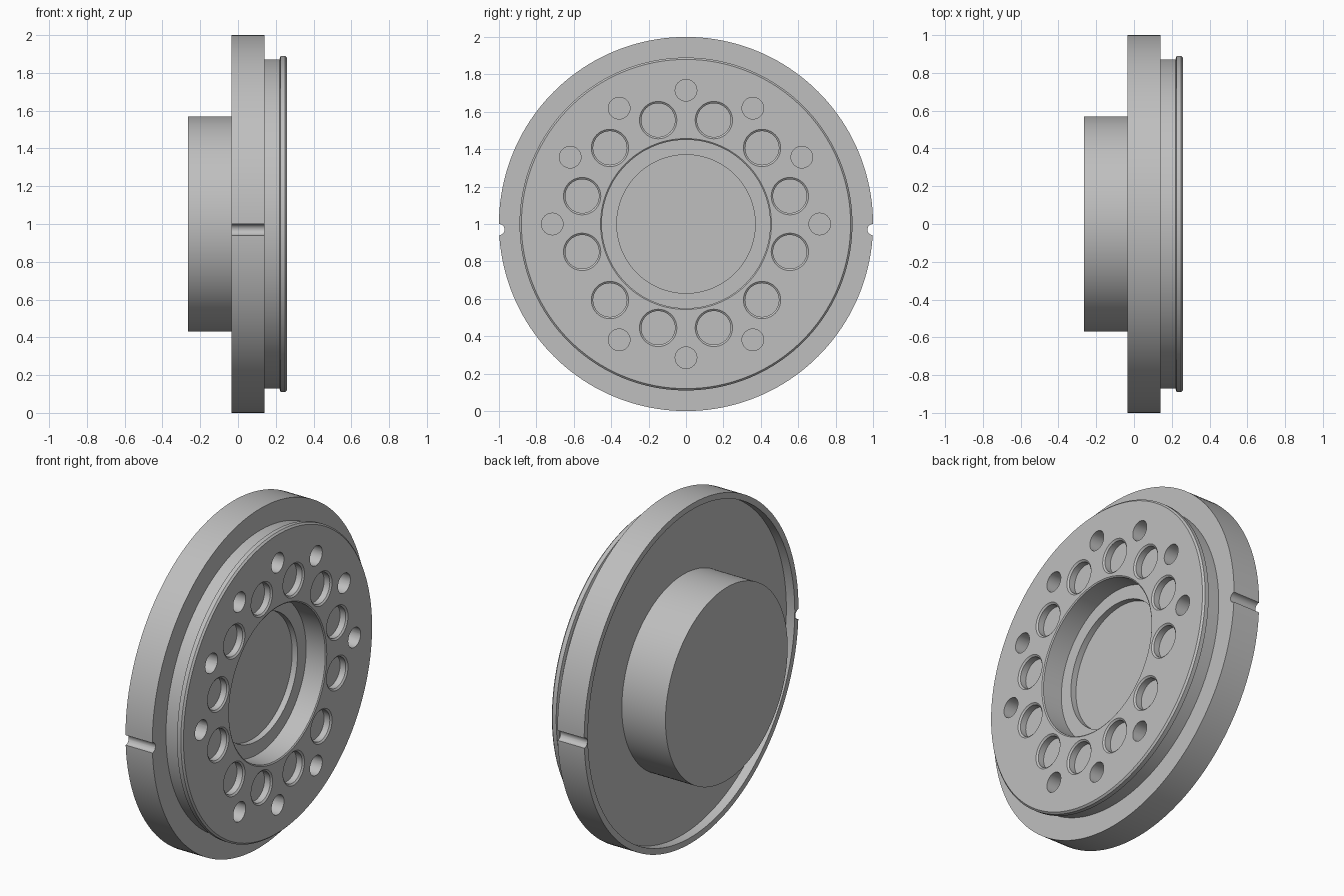
import bpy
import bmesh
from math import radians, cos, sin, tau
from mathutils import Vector

if "Cube" in bpy.data.objects:
    bpy.data.objects.remove(bpy.data.objects["Cube"], do_unlink=True)

CENTRE = Vector((0, 0, 1))
FACE = 0.26      # x of the drilled front face

steel = bpy.data.materials.new("plain_grey")
steel.use_nodes = True
grey = (0.52, 0.52, 0.52, 1)
steel.diffuse_color = grey
steel.node_tree.nodes["Principled BSDF"].inputs["Base Color"].default_value = grey


def lathe(bm, profile, offset, steps):
    """Turn (x, radius) points about the x axis and move the result to offset."""
    part = bmesh.new()
    verts = [part.verts.new((x, 0, r)) for x, r in profile]
    edges = [part.edges.new(pair) for pair in zip(verts, verts[1:])]
    bmesh.ops.spin(part, geom=verts + edges, cent=(0, 0, 0), axis=(1, 0, 0),
                   angle=tau, steps=steps)
    bmesh.ops.remove_doubles(part, verts=part.verts, dist=0.0001)
    bmesh.ops.recalc_face_normals(part, faces=part.faces)
    bmesh.ops.translate(part, verts=part.verts, vec=offset)
    temp = bpy.data.meshes.new("temp")
    part.to_mesh(temp)
    part.free()
    bm.from_mesh(temp)
    bpy.data.meshes.remove(temp)


def make_object(name, bm):
    mesh = bpy.data.meshes.new(name)
    bm.to_mesh(mesh)
    bm.free()
    obj = bpy.data.objects.new(name, mesh)
    bpy.context.collection.objects.link(obj)
    mesh.materials.append(steel)
    return obj


def around(radius, degrees):
    a = radians(degrees)
    return CENTRE + Vector((0, radius * cos(a), radius * sin(a)))


# Turned body: hub, recessed back, flange, groove, lip and stepped bore
body = bmesh.new()
lathe(body, [(-0.265, 0), (-0.265, 0.57), (0.02, 0.57), (0.02, 0.965),
             (-0.035, 0.965), (-0.035, 1), (0.14, 1), (0.14, 0.872),
             (0.22, 0.872), (0.225, 0.89), (0.25, 0.89), (FACE, 0.88),
             (FACE, 0.457), (0.255, 0.45), (0.13, 0.45), (0.13, 0.37),
             (0.095, 0.37), (0.095, 0)], CENTRE, 160)
flange_hub = make_object("flange_hub", body)

# Cutters: chamfered shallow pockets, deep pin holes and rim notches
cuts = bmesh.new()
for i in range(12):
    lathe(cuts, [(FACE + 0.02, 0), (FACE + 0.02, 0.1), (FACE, 0.1),
                 (FACE - 0.008, 0.09), (FACE - 0.045, 0.09),
                 (FACE - 0.045, 0)], around(0.575, 15 + 30 * i), 40)
for i in range(12):
    if i in (7, 11):
        continue
    lathe(cuts, [(FACE + 0.02, 0), (FACE + 0.02, 0.058), (0.07, 0.058),
                 (0.07, 0)], around(0.715, 30 * i), 32)
for side in (-1, 1):
    lathe(cuts, [(-0.1, 0), (-0.1, 0.03), (0.2, 0.03), (0.2, 0)],
          CENTRE + Vector((0, side, -0.03)), 24)
cutter = make_object("hole_cutter", cuts)
cutter.hide_render = True

# Cut the holes and finish the shading
drill = flange_hub.modifiers.new("holes", "BOOLEAN")
drill.operation = "DIFFERENCE"
drill.solver = "EXACT"
drill.object = cutter
bpy.ops.object.select_all(action="DESELECT")
flange_hub.select_set(True)
bpy.context.view_layer.objects.active = flange_hub
bpy.ops.object.modifier_apply(modifier=drill.name)
bpy.data.objects.remove(cutter, do_unlink=True)
bpy.ops.object.shade_smooth_by_angle(angle=radians(25))
